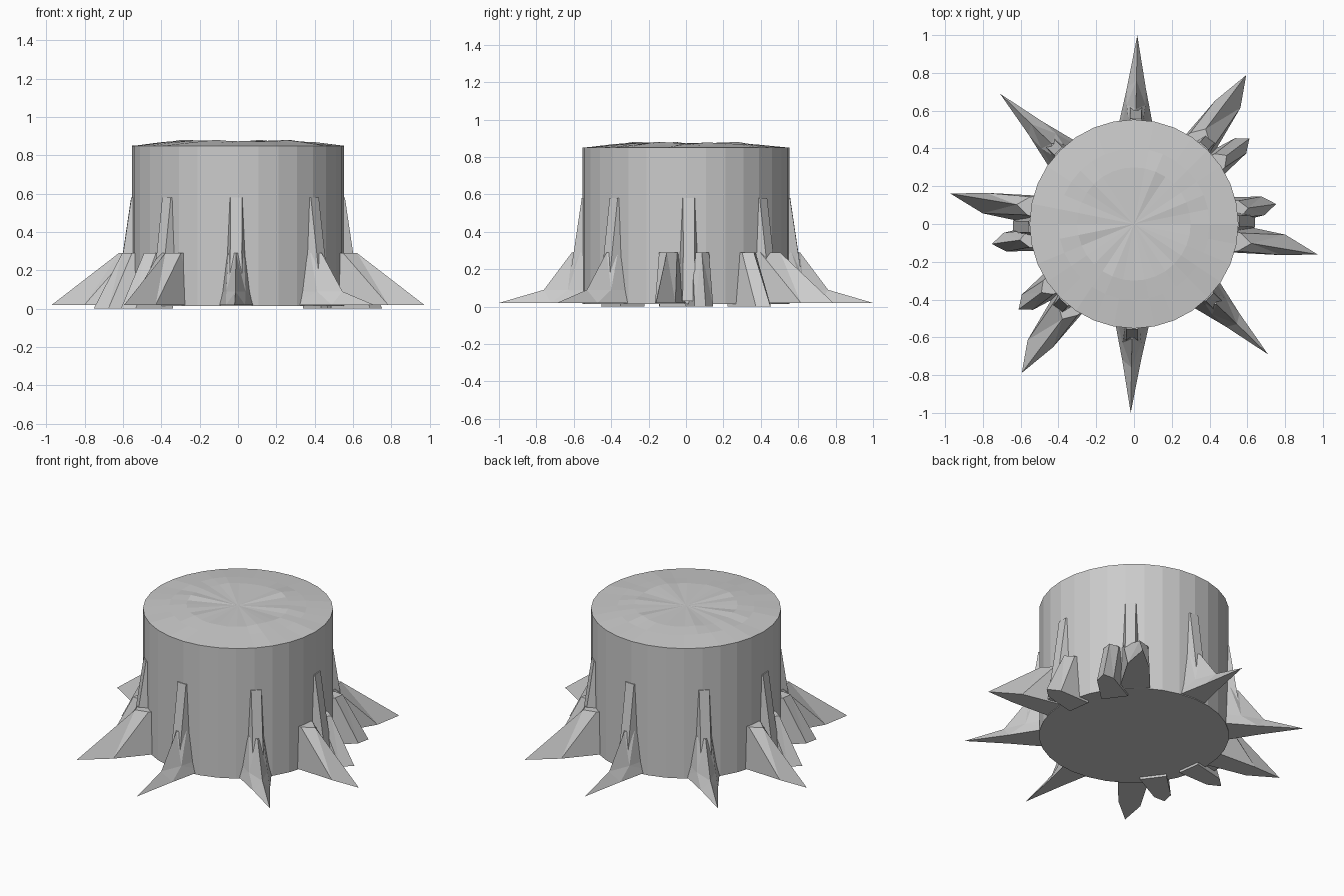
import bpy, bmesh, math, random
from mathutils import Matrix

if "Cube" in bpy.data.objects:
    bpy.data.objects.remove(bpy.data.objects["Cube"])

random.seed(4)
N = 32


def finish(bm, name):
    bmesh.ops.recalc_face_normals(bm, faces=bm.faces[:])
    me = bpy.data.meshes.new(name)
    bm.to_mesh(me)
    bm.free()
    ob = bpy.data.objects.new(name, me)
    bpy.context.collection.objects.link(ob)
    return ob


def bridge(bm, a, b):
    n = len(a)
    for i in range(n):
        j = (i + 1) % n
        bm.faces.new((a[i], a[j], b[j], b[i]))


# Trunk with a slightly domed, roughly cut top
def trunk():
    bm = bmesh.new()
    rings = []
    for r, z, jit in ((0.553, 0.015, 0), (0.553, 0.85, 0), (0.40, 0.866, 0.004), (0.30, 0.876, 0.005)):
        ring = []
        for i in range(N):
            a = 2 * math.pi * i / N
            ring.append(bm.verts.new((r * math.cos(a), r * math.sin(a), z + random.uniform(-jit, jit))))
        rings.append(ring)
    for a, b in zip(rings, rings[1:]):
        bridge(bm, a, b)
    bm.faces.new(rings[0])
    c = bm.verts.new((0, 0, 0.87))
    for i in range(N):
        bm.faces.new((rings[-1][i], rings[-1][(i + 1) % N], c))
    finish(bm, "trunk")


# A root lofted through horizontal outlines: (z, [(outward, sideways), ...])
def root(name, angle, layers):
    bm = bmesh.new()
    loops = [[bm.verts.new((r, s, z)) for r, s in pts] for z, pts in layers]
    for a, b in zip(loops, loops[1:]):
        bridge(bm, a, b)
    bm.faces.new(loops[0])
    bm.faces.new(loops[-1])
    bmesh.ops.triangulate(bm, faces=bm.faces[:])
    bmesh.ops.transform(bm, matrix=Matrix.Rotation(math.radians(angle), 4, 'Z'), verts=bm.verts[:])
    finish(bm, name)


def outline(left, lmid, tip, rmid, right):
    return [(0.48, left), lmid, (tip, 0), rmid, (0.48, right)]


def top_outline(left, right, tip):
    return outline(left, (0.565, left * 0.75), tip, (0.565, right * 0.75), right)


# name, angle, base z, left, left mid, tip, right mid, right, top left, top right, sagging ridge
ROOTS = [
    ("back_root", 89, 0.02, 0.1, (0.72, 0.05), 1.0, (0.72, -0.05), -0.1, 0.055, -0.055, True),
    ("broad_root", 53, 0.02, 0.07, (0.78, 0.05), 0.987, (0.83, -0.08), -0.12, 0.07, -0.12, False),
    ("small_root", 36.5, 0.0, 0.08, (0.70, 0.047), 0.76, (0.70, -0.053), -0.08, 0.06, -0.06, False),
    ("side_small_root", 8, 0.0, 0.075, (0.69, 0.05), 0.76, (0.69, -0.05), -0.07, 0.06, -0.06, False),
    ("side_root", -9.4, 0.02, 0.09, (0.80, 0.075), 0.985, (0.80, -0.035), -0.07, 0.06, -0.07, False),
    ("corner_root", -44.2, 0.02, 0.11, (0.73, 0.05), 0.99, (0.73, -0.05), -0.11, 0.055, -0.055, True),
]

trunk()
# The whole set repeats after half a turn
for half in (0, 180):
    for n, ang, z0, l, lm, tip, rm, r, tl, tr, sag in ROOTS:
        layers = [(z0, outline(l, lm, tip, rm, r))]
        if sag:
            layers.append((0.09, outline(l * 0.85, (0.63, l * 0.5), 0.76, (0.63, r * 0.5), r * 0.85)))
        layers.append((0.29, top_outline(tl, tr, 0.61 if sag or z0 == 0 else 0.63)))
        root(n, ang + half, layers)
    # Narrow buttress ridges running up the bark
    for ang in (89, 48, 1.5, -44):
        root("bark_ridge", ang + half, [
            (0.03, [(0.5, 0.07), (0.64, 0.035), (0.64, -0.035), (0.5, -0.07)]),
            (0.29, [(0.5, 0.06), (0.60, 0.03), (0.60, -0.03), (0.5, -0.06)]),
            (0.58, [(0.5, 0.05), (0.557, 0.03), (0.557, -0.03), (0.5, -0.05)])])
